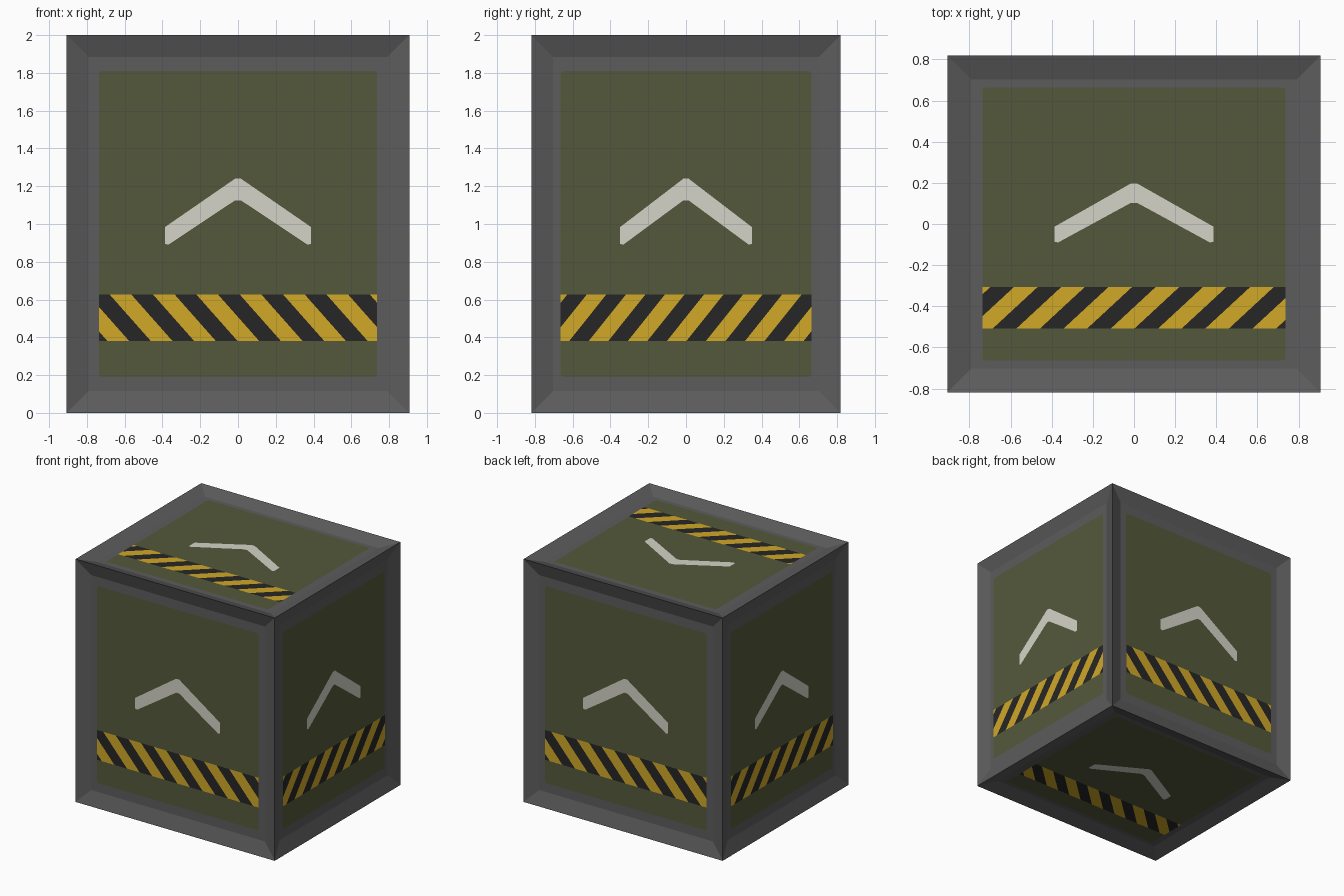
import bpy, bmesh, math
from mathutils import Vector

if "Cube" in bpy.data.objects:
    bpy.data.objects.remove(bpy.data.objects["Cube"])

HALF = Vector((0.907, 0.818, 1.0))      # half size of the crate
PANEL = Vector((0.737, 0.664, 0.81))    # half size of the painted panels
RIM, DEPTH = 0.115, 0.037               # bevel width and recess of each side


def material(name, rgb):
    lin = [(c / 255 / 12.92) if c < 10 else ((c / 255 + 0.055) / 1.055) ** 2.4 for c in rgb]
    m = bpy.data.materials.new(name)
    m.diffuse_color = (*lin, 1.0)
    m.use_nodes = True
    m.node_tree.nodes["Principled BSDF"].inputs["Base Color"].default_value = m.diffuse_color
    return m


GREY = material("frame grey", (92, 92, 92))
OLIVE = material("olive green", (84, 89, 59))
BLACK = material("stripe black", (38, 38, 38))
YELLOW = material("stripe yellow", (208, 168, 39))
WHITE = material("marking white", (212, 212, 200))


def make_object(name, bm, mats):
    me = bpy.data.meshes.new(name)
    bm.to_mesh(me)
    bm.free()
    for m in mats:
        me.materials.append(m)
    ob = bpy.data.objects.new(name, me)
    bpy.context.collection.objects.link(ob)
    return ob


# Crate body: box whose six sides are inset and pushed in
bm = bmesh.new()
bmesh.ops.create_cube(bm, size=2)
for v in bm.verts:
    v.co = Vector((v.co.x * HALF.x, v.co.y * HALF.y, v.co.z * HALF.z + 1))
bmesh.ops.inset_individual(bm, faces=bm.faces[:], thickness=RIM, depth=-DEPTH,
                           use_even_offset=True)
make_object("crate_body", bm, [GREY])

# Flat artwork in panel units, u and v from -1 to 1
V_LOW, V_HIGH = -0.765, -0.462
START, PERIOD, SLANT = -0.921, 0.3115, 0.295


def panel_art():
    bm = bmesh.new()
    r = 0.025
    pts = []
    for i, (sx, sy) in enumerate(((1, 1), (-1, 1), (-1, -1), (1, -1))):
        for k in range(4):
            a = math.radians(90 * i + 30 * k)
            pts.append((sx * (1 - r) + r * math.cos(a), sy * (1 - r) + r * math.sin(a), 0))
    bm.faces.new([bm.verts.new(p) for p in pts])
    return bm


def chevron_art():
    bm = bmesh.new()
    right = [(0.02, 0.297), (0.525, -0.02), (0.525, -0.13), (0.5, -0.135), (0.02, 0.155)]
    for s in (1, -1):
        quad = [(0, 0.297)] + right + [(0, 0.155)]
        bm.faces.new([bm.verts.new((s * u, v, 0)) for u, v in quad])
    return bm


def band_art():
    # one strip cut along slanted lines, alternate pieces coloured
    bm = bmesh.new()
    bm.faces.new([bm.verts.new(p) for p in
                  ((-1, V_LOW, 0), (1, V_LOW, 0), (1, V_HIGH, 0), (-1, V_HIGH, 0))])
    k = SLANT / (V_HIGH - V_LOW)
    for i in range(-2, 15):
        bmesh.ops.bisect_plane(bm, geom=bm.verts[:] + bm.edges[:] + bm.faces[:],
                               plane_co=(START + i * PERIOD / 2, V_HIGH, 0),
                               plane_no=(1, k, 0))
    for f in bm.faces:
        c = f.calc_center_median()
        s = c.x + k * (c.y - V_HIGH)
        f.material_index = 1 if ((s - START) / PERIOD) % 1 < 0.5 else 0
    return bm


# Sides: name, u direction, v direction, outward normal
X, Y, Z = Vector((1, 0, 0)), Vector((0, 1, 0)), Vector((0, 0, 1))
SIDES = [("front", X, Z, -Y), ("back", -X, Z, Y),
         ("right", -Y, Z, X), ("left", Y, Z, -X),
         ("top", -X, Y, Z), ("bottom", -X, Y, -Z)]
ART = [("panel", panel_art, [OLIVE], 0.002),
       ("hazard_band", band_art, [BLACK, YELLOW], 0.004),
       ("chevron", chevron_art, [WHITE], 0.004)]

for side, u, v, n in SIDES:
    size_u, size_v, size_n = (sum(abs(d[i]) * s[i] for i in range(3))
                              for d, s in ((u, PANEL), (v, PANEL), (n, HALF)))
    for part, art, mats, lift in ART:
        bm = art()
        for vert in bm.verts:
            p = vert.co.copy()
            vert.co = Z + u * p.x * size_u + v * p.y * size_v + n * (size_n - DEPTH + lift)
        bm.normal_update()
        for f in bm.faces:
            if f.normal.dot(n) < 0:
                f.normal_flip()
        make_object(f"{side}_{part}", bm, mats)
